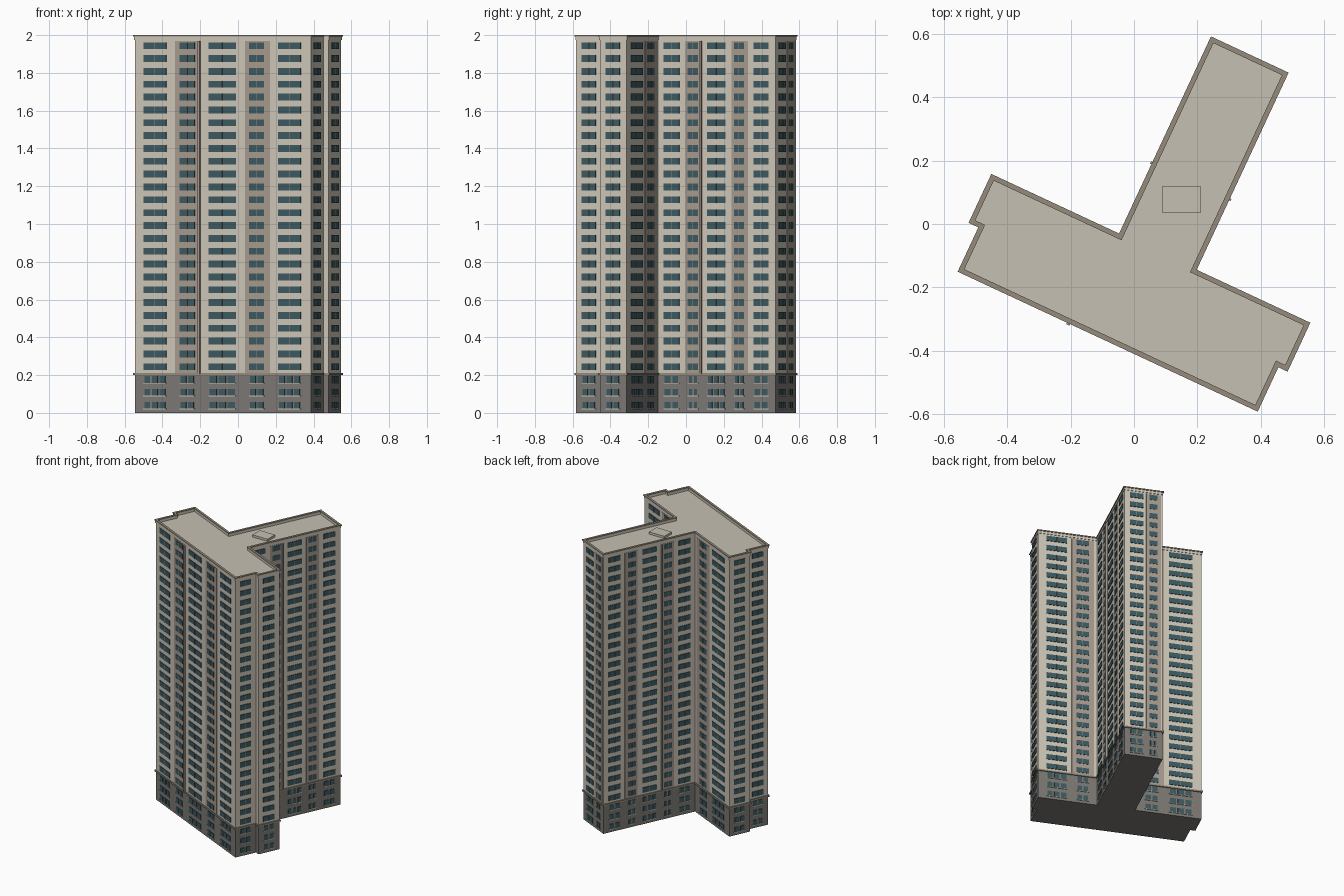
import bpy
import bmesh
import math
from mathutils import Vector, Matrix

cube = bpy.data.objects.get("Cube")
if cube:
    bpy.data.objects.remove(cube, do_unlink=True)


def material(name, colour):
    m = bpy.data.materials.new(name)
    m.use_nodes = True
    m.diffuse_color = (*colour, 1)
    bsdf = m.node_tree.nodes["Principled BSDF"]
    bsdf.inputs["Base Color"].default_value = (*colour, 1)
    bsdf.inputs["Roughness"].default_value = 0.8
    return m


WALL = material("cream wall", (0.62, 0.57, 0.48))
ROOF = material("pale roof", (0.56, 0.53, 0.45))
STRIP = material("taupe strip", (0.39, 0.33, 0.275))
STONE = material("grey stone", (0.2, 0.19, 0.175))
TRIM = material("brown trim", (0.3, 0.26, 0.2))
GLASS = material("teal glass", (0.045, 0.1, 0.12))

TURN = Matrix.Rotation(math.radians(-25), 3, "Z")
STOREY = 0.068
STOREYS = 29
BASE_STOREYS = 3
BASE_TOP = 0.206
ROOF_Z = 1.975

# Outer footprint in the building's own axes, counter-clockwise
FOOTPRINT = [Vector((u, v, 0)) for u, v in (
    (-0.44, -0.371), (0.603, -0.371), (0.603, -0.217), (0.635, -0.217),
    (0.635, -0.047), (0.24, -0.047), (0.24, 0.638), (-0.03, 0.638),
    (-0.03, -0.047), (-0.474, -0.047), (-0.474, -0.217), (-0.44, -0.217))]


def outward(a, b):
    d = (b - a).normalized()
    return Vector((d.y, -d.x, 0))


def inset(points, d):
    """Move every wall of the right-angled footprint inward by d."""
    n = len(points)
    return [p - d * (outward(points[i - 1], p) + outward(p, points[(i + 1) % n]))
            for i, p in enumerate(points)]


def finish(name, bm, *mats):
    bmesh.ops.transform(bm, matrix=TURN.to_4x4(), verts=bm.verts)
    mesh = bpy.data.meshes.new(name)
    bm.to_mesh(mesh)
    bm.free()
    for m in mats:
        mesh.materials.append(m)
    obj = bpy.data.objects.new(name, mesh)
    bpy.context.collection.objects.link(obj)
    return obj


def loop(bm, points, z):
    return [bm.verts.new((p.x, p.y, z)) for p in points]


def bridge(bm, low, high):
    n = len(low)
    for i in range(n):
        j = (i + 1) % n
        bm.faces.new((low[i], low[j], high[j], high[i]))


def prism(name, points, z0, z1, *mats):
    bm = bmesh.new()
    low, high = loop(bm, points, z0), loop(bm, points, z1)
    bridge(bm, low, high)
    bm.faces.new(low[::-1])
    top = bm.faces.new(high)
    top.material_index = len(mats) - 1
    return finish(name, bm, *mats)


def ring(name, outer, inner, z0, z1, mat):
    bm = bmesh.new()
    o0, o1 = loop(bm, outer, z0), loop(bm, outer, z1)
    i0, i1 = loop(bm, inner, z0), loop(bm, inner, z1)
    for low, high in ((o0, o1), (o1, i1), (i1, i0), (i0, o0)):
        bridge(bm, low, high)
    return finish(name, bm, mat)


def plate(bm, a, b, f0, f1, z0, z1, depth):
    """Thin box on the wall from a to b, between two fractions of its length."""
    n = outward(a, b) * depth
    p, q = a.lerp(b, f0), a.lerp(b, f1)
    corners = [p, p + n, q + n, q]
    low, high = loop(bm, corners, z0), loop(bm, corners, z1)
    for i in range(3):
        bm.faces.new((low[i], low[i + 1], high[i + 1], high[i]))
    bm.faces.new(low[::-1])
    bm.faces.new(high)


# Main masses
walls = inset(FOOTPRINT, 0.007)
prism("stone_base", walls, 0, BASE_TOP, STONE)
prism("tower_body", walls, BASE_TOP, ROOF_Z, WALL, ROOF)

# Parapet, coping and the ledge over the base
ring("parapet", inset(FOOTPRINT, 0.004), inset(FOOTPRINT, 0.013), ROOF_Z, 1.992, WALL)
ring("coping", FOOTPRINT, inset(FOOTPRINT, 0.016), 1.992, 2.0, TRIM)
ring("base_ledge", FOOTPRINT, inset(FOOTPRINT, 0.012), 0.2, 0.211, TRIM)

# Roof hatch, square to the world axes
bm = bmesh.new()
bmesh.ops.create_cube(bm, size=1)
bmesh.ops.scale(bm, vec=(0.12, 0.084, 0.016), verts=bm.verts)
bmesh.ops.translate(bm, vec=(0.149, 0.077, ROOF_Z + 0.008), verts=bm.verts)
bmesh.ops.transform(bm, matrix=TURN.inverted().to_4x4(), verts=bm.verts)
finish("roof_hatch", bm, ROOF)

# Facade layouts: wide windows, strip windows, painted strips, fins
LONG = dict(wide=[(0.05, 0.18), (0.42, 0.575), (0.815, 0.943)],
            narrow=[(0.255, 0.342), (0.65, 0.735)],
            strips=[(0.23, 0.373), (0.627, 0.767)],
            fins=[(0.362, 0.373)])
WING = dict(wide=[(0.14, 0.49)], narrow=[(0.65, 0.86)],
            strips=[(0.57, 0.95)], fins=[])
END = dict(wide=[(0.22, 0.75)], narrow=[], strips=[], fins=[])


def flipped(layout):
    return {k: [(1 - t, 1 - s) for s, t in v] for k, v in layout.items()}


# Wall index counts around the footprint from the front wall
FACADES = {0: LONG, 1: END, 3: END, 4: WING, 5: LONG, 6: WING,
           7: flipped(LONG), 8: flipped(WING), 9: END, 11: END}

glass, strips, fins, sills, mullions = (bmesh.new() for _ in range(5))
for index, layout in FACADES.items():
    a, b = walls[index], walls[(index + 1) % len(walls)]
    length = (b - a).length
    for s, t in layout["strips"]:
        plate(strips, a, b, s, t, BASE_TOP, 1.968, 0.002)
    for s, t in layout["fins"]:
        plate(fins, a, b, s, t, BASE_TOP, 1.968, 0.012)
    for kind in ("wide", "narrow"):
        for s, t in layout[kind]:
            for k in range(STOREYS):
                z = 0.04 + k * STOREY
                if k >= BASE_STOREYS:
                    plate(glass, a, b, s, t, z - 0.018, z + 0.018, 0.004)
                    mid, w = (s + t) / 2, 0.0012 / length
                    plate(mullions, a, b, mid - w, mid + w, z - 0.018, z + 0.018, 0.006)
                    continue
                # Base storeys have separate panes above a pale sill
                panes = 3 if kind == "wide" and (t - s) * length > 0.1 else 2
                step, gap = (t - s) / panes, 0.006 / length
                for i in range(panes):
                    plate(glass, a, b, s + i * step + gap, s + (i + 1) * step - gap,
                          z - 0.017, z + 0.018, 0.004)
                plate(sills, a, b, s, t, z - 0.021, z - 0.017, 0.005)

finish("windows", glass, GLASS)
finish("wall_strips", strips, STRIP)
finish("wall_fins", fins, STRIP)
finish("window_sills", sills, WALL)
finish("window_mullions", mullions, TRIM)
